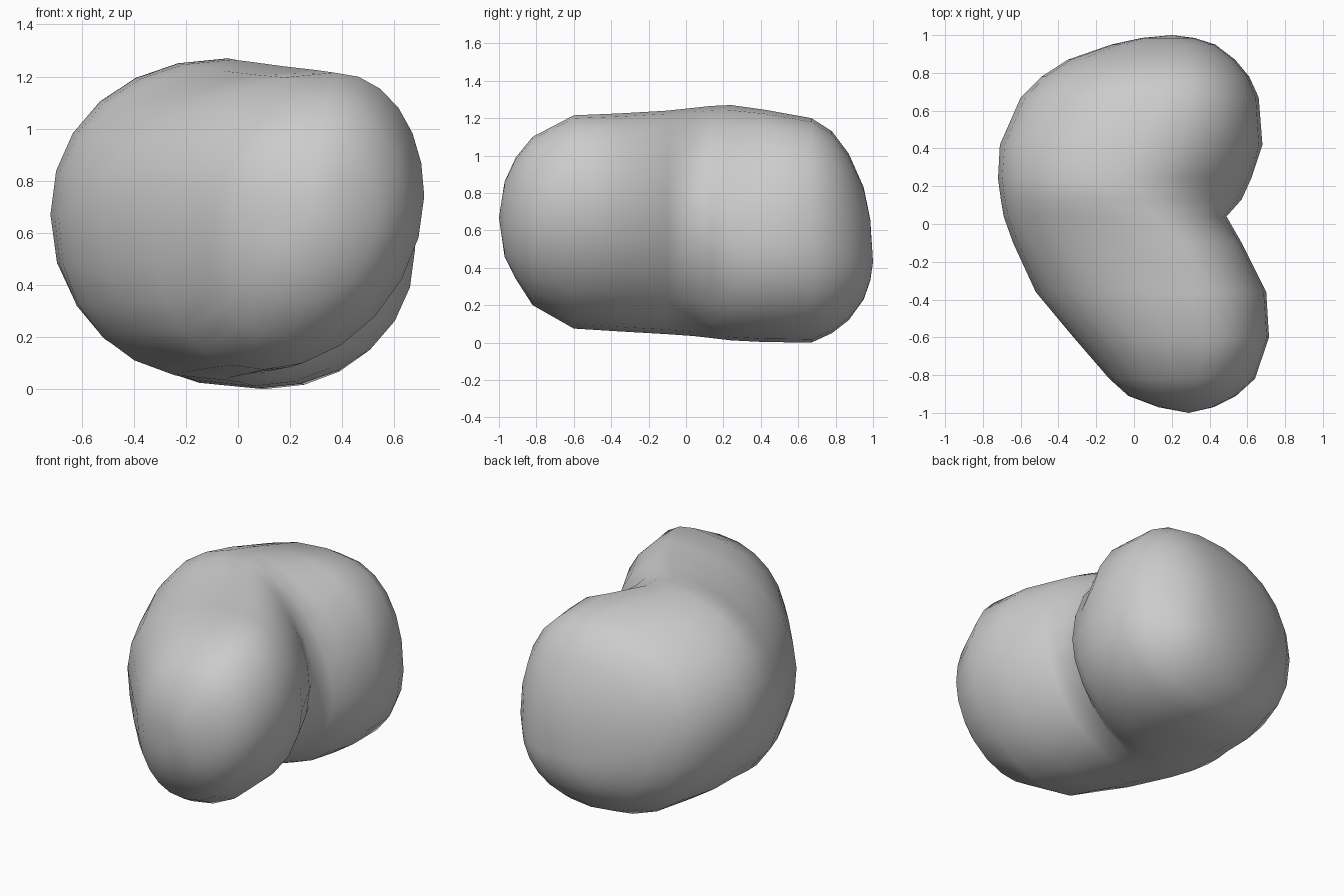
import bpy, bmesh, math

# Cross-sections from front to back:
# y, then (x, z) of the leftmost, rightmost, top and bottom points
SECTIONS = [
    (-0.97, 0.13, .67, 0.42, .68, 0.30, 0.86, 0.28, .46),
    (-0.91, -0.03, .66, 0.54, .68, 0.32, 0.99, 0.25, .34),
    (-0.82, -0.13, .65, 0.64, .69, 0.34, 1.10, 0.20, .20),
    (-0.60, -0.32, .65, 0.715, .74, 0.37, 1.215, 0.10, .075),
    (-0.36, -0.52, .66, 0.70, .72, 0.30, 1.225, 0.04, .06),
    (-0.10, -0.64, .66, 0.57, .71, 0.17, 1.24, -0.03, .045),
    (0.04, -0.69, .67, 0.49, .69, 0.06, 1.255, -0.05, .035),
    (0.13, -0.705, .67, 0.57, .58, -0.02, 1.265, 0.02, .025),
    (0.24, -0.72, .67, 0.62, .54, -0.04, 1.27, 0.06, .012),
    (0.42, -0.71, .67, 0.68, .54, 0.06, 1.245, 0.07, .003),
    (0.67, -0.60, .64, 0.66, .53, 0.15, 1.20, 0.10, 0),
    (0.78, -0.49, .60, 0.61, .51, 0.17, 1.13, 0.12, .05),
    (0.87, -0.35, .55, 0.535, .48, 0.18, 1.01, 0.14, .12),
    (0.95, -0.12, .49, 0.43, .44, 0.19, 0.83, 0.16, .23),
    (0.985, 0.04, .46, 0.32, .43, 0.20, 0.66, 0.18, .33),
]
FRONT_POLE = (0.29, -1.0, 0.67)
BACK_POLE = (0.2, 1.0, 0.43)
SIDES = 24


def fullness(y, right, up):
    """Exponent of a quarter: below 1 bulges outward, above 1 is flatter."""
    if right and up:
        return 0.97 if y < 0 else (1.1 if y < 0.3 else 0.88)
    if right:
        return 1.06 if y < 0.2 else 0.95
    if up:
        return 0.94
    return 0.88 if y < 0.2 else 0.94


def section_ring(bm, s):
    """Closed oval made of four quarters joining the extreme points."""
    y, xl, zl, xr, zr, xt, zt, xb, zb = s
    ring = []
    for i in range(SIDES):
        a = 2 * math.pi * i / SIDES
        c, d = math.cos(a), math.sin(a)
        ex, ez = (xr, zr) if c >= 0 else (xl, zl)
        px, pz = (xt, zt) if d >= 0 else (xb, zb)
        p = fullness(y, c >= 0, d >= 0)
        u, v = abs(c) ** p, abs(d) ** p
        ring.append(bm.verts.new((px + (ex - px) * u, y, ez + (pz - ez) * v)))
    return ring


# Bent bean body: loft through the sections, closed by a fan at each end
bm = bmesh.new()
rings = [section_ring(bm, s) for s in SECTIONS]
for r0, r1 in zip(rings, rings[1:]):
    for i in range(SIDES):
        j = (i + 1) % SIDES
        bm.faces.new((r0[i], r0[j], r1[j], r1[i]))
for pole, ring in ((FRONT_POLE, rings[0]), (BACK_POLE, rings[-1])):
    tip = bm.verts.new(pole)
    for i in range(SIDES):
        bm.faces.new((tip, ring[i], ring[(i + 1) % SIDES]))
bmesh.ops.recalc_face_normals(bm, faces=bm.faces)
for f in bm.faces:
    f.smooth = True

mesh = bpy.data.meshes.new("bean_body")
bm.to_mesh(mesh)
bm.free()
body = bpy.data.objects.new("bean_body", mesh)
bpy.context.collection.objects.link(body)
